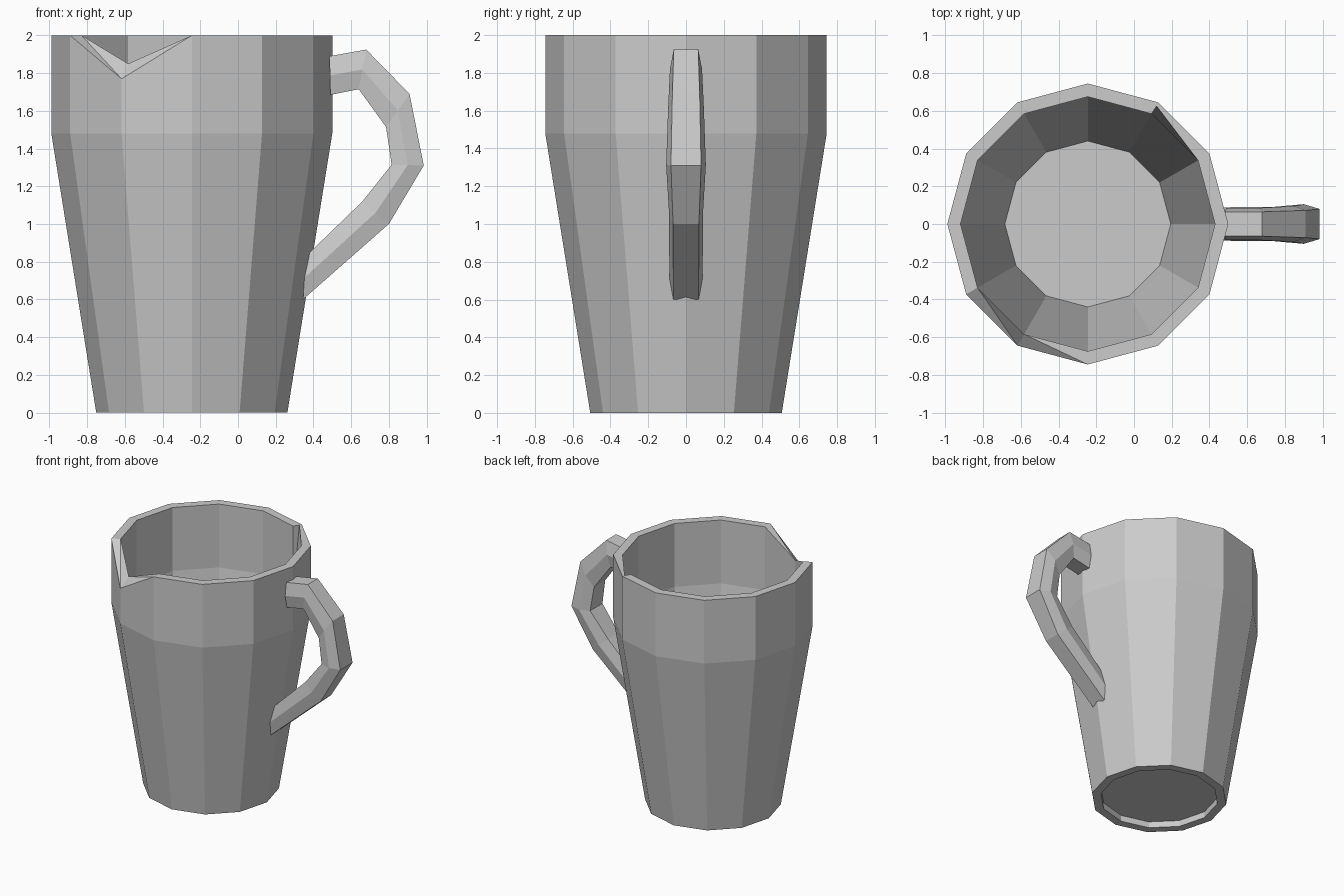
import bpy, bmesh
from math import cos, sin, radians
from mathutils import Vector

cube = bpy.data.objects.get("Cube")
if cube:
    bpy.data.objects.remove(cube, do_unlink=True)

SIDES = 12
AXIS_X = -0.245

grey = bpy.data.materials.new("stone_grey")
grey.use_nodes = True
grey.diffuse_color = (0.6, 0.6, 0.6, 1)
grey.node_tree.nodes["Principled BSDF"].inputs["Base Color"].default_value = (0.6, 0.6, 0.6, 1)


def finish(bm, name):
    bmesh.ops.recalc_face_normals(bm, faces=bm.faces)
    mesh = bpy.data.meshes.new(name)
    bm.to_mesh(mesh)
    bm.free()
    mesh.materials.append(grey)
    obj = bpy.data.objects.new(name, mesh)
    bpy.context.collection.objects.link(obj)
    return obj


def bridge(bm, a, b, skip=()):
    n = len(a)
    for i in range(n):
        if i not in skip:
            j = (i + 1) % n
            bm.faces.new((a[i], a[j], b[j], b[i]))


# Mug body: recessed underside, outer wall, rim, inner wall, floor (radius, height)
profile = [(0.44, 0.05), (0.44, 0), (0.507, 0), (0.745, 1.48), (0.745, 2),
           (0.675, 2), (0.675, 1.48), (0.44, 0.07)]
bm = bmesh.new()
rings = []
for r, z in profile:
    angles = [radians(360 * i / SIDES) for i in range(SIDES)]
    rings.append([bm.verts.new((AXIS_X + r * cos(a), r * sin(a), z)) for a in angles])
outer, inner, inner_low = rings[4], rings[5], rings[6]

# Chipped rim corner at the front, dented inner panel at the back
CHIP, DENT = 8, 1
outer[CHIP].co.z = 1.77
inner[CHIP].co.z = 1.85
skips = {4: (CHIP - 1, CHIP, DENT), 5: (DENT,)}
for k in range(len(rings) - 1):
    bridge(bm, rings[k], rings[k + 1], skips.get(k, ()))
bm.faces.new(rings[0])
bm.faces.new(rings[-1])

# Sloping triangles of the chip
for a in (CHIP - 1, CHIP + 1):
    first, last = (inner[a], outer[a]) if a < CHIP else (outer[a], inner[a])
    mid = outer[CHIP] if a < CHIP else inner[CHIP]
    bm.faces.new((first, last, mid))
    bm.faces.new((first, outer[CHIP], inner[CHIP]))

# Dent pushed into the rim
p, q = DENT, DENT + 1
pushed = bm.verts.new((0.12, 0.625, 2))
bm.faces.new((outer[p], outer[q], pushed, inner[p]))
bm.faces.new((outer[q], inner[q], pushed))
bm.faces.new((inner[p], pushed, inner_low[q], inner_low[p]))
bm.faces.new((pushed, inner[q], inner_low[q]))
finish(bm, "mug_body")

# Handle: six-sided section swept through outer and inner (x, z) points, half width
path = [((0.485, 1.89), (0.49, 1.685), 0.085),
        ((0.68, 1.925), (0.64, 1.715), 0.085),
        ((0.91, 1.69), (0.785, 1.515), 0.095),
        ((0.985, 1.31), (0.815, 1.315), 0.105),
        ((0.80, 1.00), (0.66, 1.12), 0.09),
        ((0.345, 0.60), (0.36, 0.83), 0.088)]
bm = bmesh.new()
sections = []
for out, inn, w in path:
    o, i = Vector((out[0], 0, out[1])), Vector((inn[0], 0, inn[1]))
    m = (o + i) / 2
    side, flat = Vector((0, w, 0)), Vector((0, w * 0.76, 0))
    sections.append([bm.verts.new(v) for v in
                     (o - flat, o + flat, m + side, i + flat, i - flat, m - side)])
for a, b in zip(sections, sections[1:]):
    bridge(bm, a, b)
bm.faces.new(sections[0])
bm.faces.new(sections[-1])
finish(bm, "handle")
